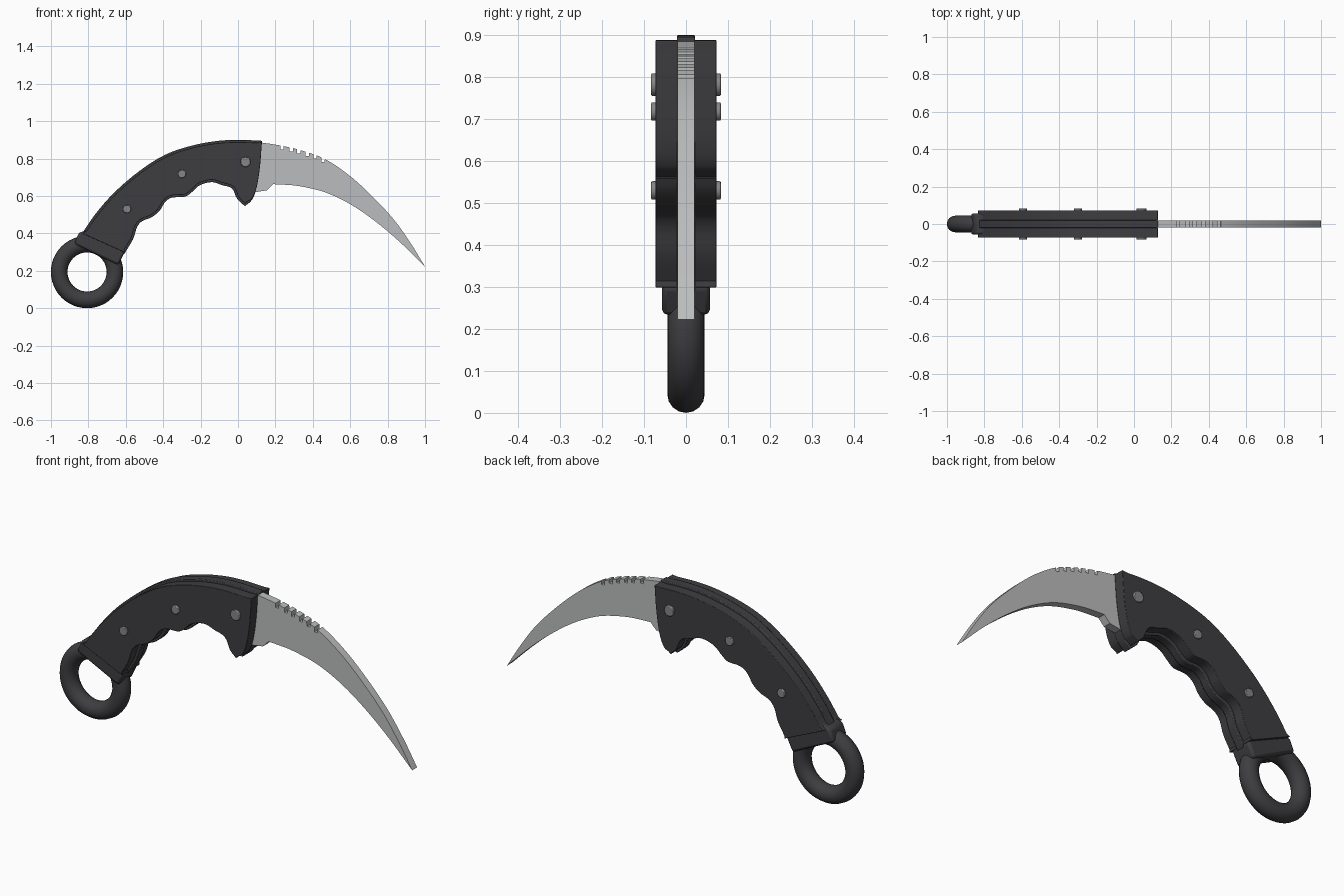
import bpy, bmesh, math
from mathutils import Vector

if "Cube" in bpy.data.objects:
    bpy.data.objects.remove(bpy.data.objects["Cube"])


def material(name, rgb):
    m = bpy.data.materials.new(name)
    m.diffuse_color = (*rgb, 1)
    m.use_nodes = True
    m.node_tree.nodes["Principled BSDF"].inputs["Base Color"].default_value = m.diffuse_color
    return m


DARK = material("dark grip", (0.048, 0.046, 0.051))
STEEL = material("blade steel", (0.50, 0.505, 0.51))
PIN = material("pin metal", (0.24, 0.24, 0.245))


def spline(pts, n=4):
    """Catmull-Rom curve through the points."""
    p = [Vector(q) for q in pts]
    p = [2 * p[0] - p[1]] + p + [2 * p[-1] - p[-2]]
    out = []
    for i in range(1, len(p) - 2):
        a, b, c, d = p[i - 1:i + 3]
        for k in range(n):
            t = k / n
            out.append(0.5 * (2 * b + (c - a) * t + (2 * a - 5 * b + 4 * c - d) * t * t
                              + (3 * b - a - 3 * c + d) * t ** 3))
    return out + [p[-2]]


def finish(obj, name, mat, bevel=0, angle=35):
    obj.name = name
    obj.data.materials.append(mat)
    bpy.ops.object.select_all(action='DESELECT')
    obj.select_set(True)
    bpy.context.view_layer.objects.active = obj
    if bevel:
        m = obj.modifiers.new("soft edge", 'BEVEL')
        m.width, m.segments, m.limit_method = bevel, 2, 'ANGLE'
        m.angle_limit = math.radians(50)
    bpy.ops.object.shade_smooth_by_angle(angle=math.radians(angle))


def plate(name, outline, y0, y1, mat, bevel=0):
    """Extrude an x-z outline from y0 to y1."""
    bm = bmesh.new()
    face = bm.faces.new([bm.verts.new((p[0], y0, p[1])) for p in outline])
    ext = bmesh.ops.extrude_face_region(bm, geom=[face])
    verts = [v for v in ext["geom"] if isinstance(v, bmesh.types.BMVert)]
    bmesh.ops.translate(bm, verts=verts, vec=(0, y1 - y0, 0))
    bmesh.ops.recalc_face_normals(bm, faces=bm.faces)
    me = bpy.data.meshes.new(name)
    bm.to_mesh(me)
    bm.free()
    obj = bpy.data.objects.new(name, me)
    bpy.context.collection.objects.link(obj)
    finish(obj, name, mat, bevel)


# Handle outline: back, front end, finger grooves
back = spline([(-.84, .39), (-.765, .50), (-.66, .62), (-.525, .735), (-.39, .82),
               (-.255, .867), (-.12, .893), (0, .90), (.128, .895)])
front = spline([(.128, .895), (.118, .76), (.10, .645), (.075, .58), (.037, .545)])
grooves = spline([(.037, .545), (-.005, .585), (-.032, .64), (-.086, .658), (-.139, .674),
                  (-.203, .658), (-.24, .626), (-.283, .596), (-.353, .591), (-.39, .567),
                  (-.417, .524), (-.46, .487), (-.513, .465), (-.54, .433), (-.561, .369),
                  (-.61, .287)])
handle = back[:-1] + front[:-1] + grooves


def inset(pts, d):
    out = []
    for i, p in enumerate(pts):
        t = (pts[(i + 1) % len(pts)] - pts[i - 1]).normalized()
        n = Vector((-t.y, t.x))  # outward for a clockwise outline
        out.append(Vector((p.x - n.x * d * (p.x < .06), p.y - n.y * d)))
    return out


plate("handle_liner", handle, -.022, .022, DARK, .004)
scale = inset(handle, .012)
for side, s in (("front", -1), ("back", 1)):
    plate(f"handle_scale_{side}", scale, s * .020, s * .073, DARK, .008)

# Collar joining handle and ring
plate("ring_collar", [(-.85, .405), (-.875, .345), (-.64, .23), (-.605, .30), (-.66, .36), (-.78, .42)],
      -.057, .057, DARK, .012)

# Finger ring
bpy.ops.mesh.primitive_torus_add(location=(-.807, 0, .1935), rotation=(math.pi / 2, 0, 0),
                                 major_radius=.149, minor_radius=.0445,
                                 major_segments=48, minor_segments=16)
finish(bpy.context.object, "finger_ring", DARK, 0, 60)

# Blade with thumb notches cut in the spine
spine = spline([(.09, .89), (.22, .871), (.34, .843), (.465, .797), (.60, .706), (.733, .583),
                (.84, .465), (.93, .337), (1, .222)], 6)


def spine_z(x):
    for a, b in zip(spine, spine[1:]):
        if a.x <= x <= b.x:
            return a.y + (b.y - a.y) * (x - a.x) / (b.x - a.x)


notches = [.235, .285, .325, .37, .412, .455]
W, D = .009, .02
top = [p for p in spine if all(abs(p.x - c) > W + .002 for c in notches)]
for c in notches:
    top += [Vector((c - W, spine_z(c - W))), Vector((c - W + .0005, spine_z(c) - D)),
            Vector((c + W - .0005, spine_z(c) - D)), Vector((c + W, spine_z(c + W)))]
top.sort(key=lambda p: p.x)
edge = spline([(1, .222), (.866, .353), (.733, .465), (.60, .556), (.465, .62), (.33, .652),
               (.25, .66), (.187, .663)])
plate("blade", top + edge[1:] + [(.155, .63), (.09, .62)], -.02, .02, STEEL)

# Handle pins
for i, (x, z, r) in enumerate([(-.594, .53, .022), (-.30, .718, .022), (.04, .782, .027)]):
    bpy.ops.mesh.primitive_cylinder_add(vertices=24, radius=r, depth=.166,
                                        location=(x, 0, z), rotation=(math.pi / 2, 0, 0))
    finish(bpy.context.object, f"handle_pin_{i + 1}", PIN, .003)
